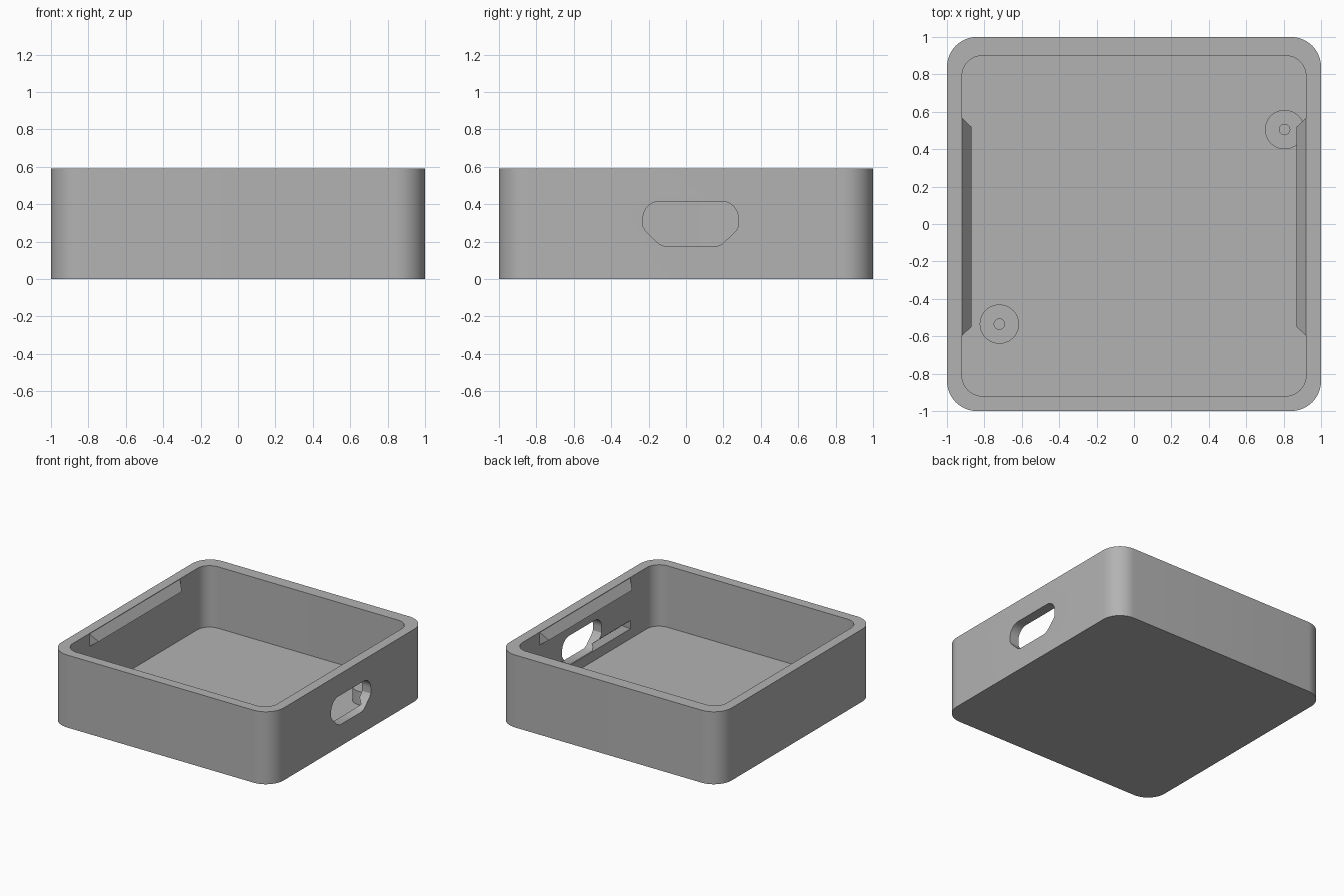
import bpy, bmesh, math
from mathutils import Vector

if "Cube" in bpy.data.objects:
    bpy.data.objects.remove(bpy.data.objects["Cube"])

grey = bpy.data.materials.new("plain_grey")
grey.diffuse_color = (0.45, 0.45, 0.45, 1)
grey.use_nodes = True
grey.node_tree.nodes["Principled BSDF"].inputs["Base Color"].default_value = grey.diffuse_color


def loft(name, rings):
    """Closed solid through matching rings of points."""
    bm = bmesh.new()
    loops = [[bm.verts.new(p) for p in ring] for ring in rings]
    n = len(loops[0])
    for a, b in zip(loops, loops[1:]):
        for i in range(n):
            j = (i + 1) % n
            bm.faces.new((a[i], a[j], b[j], b[i]))
    bm.faces.new(loops[0][::-1])
    bm.faces.new(loops[-1])
    bmesh.ops.recalc_face_normals(bm, faces=bm.faces)
    me = bpy.data.meshes.new(name)
    bm.to_mesh(me)
    bm.free()
    ob = bpy.data.objects.new(name, me)
    bpy.context.collection.objects.link(ob)
    me.materials.append(grey)
    return ob


def rounded_rect(x0, x1, y0, y1, r, seg=12):
    pts = []
    for k, (cx, cy) in enumerate([(x1 - r, y1 - r), (x0 + r, y1 - r),
                                  (x0 + r, y0 + r), (x1 - r, y0 + r)]):
        for i in range(seg + 1):
            a = math.pi / 2 * (k + i / seg)
            pts.append((cx + r * math.cos(a), cy + r * math.sin(a)))
    return pts


def prism(name, outline, z0, z1):
    return loft(name, [[(x, y, z) for x, y in outline] for z in (z0, z1)])


def circle(cx, cy, r, n=48):
    return [(cx + r * math.cos(math.tau * i / n), cy + r * math.sin(math.tau * i / n))
            for i in range(n)]


def mitred_wedge(name, x_wall, x_tip, z_low, z_mid, z_high, z_tip=0.0):
    """Long wedge along y with 45 degree ends, wide at the wall and narrow at the tip."""
    m = 0.05
    rings = []
    for y, s in ((-0.60, 1), (0.57, -1)):
        rings.append([(x_wall, y, z_low), (x_tip, y + s * m, z_mid), (x_wall, y, z_high)])
    return loft(name, rings)


def boolean(target, tool, op):
    mod = target.modifiers.new(tool.name, 'BOOLEAN')
    mod.operation, mod.object, mod.solver = op, tool, 'EXACT'
    bpy.context.view_layer.objects.active = target
    bpy.ops.object.modifier_apply(modifier=mod.name)
    bpy.data.objects.remove(tool, do_unlink=True)


def smooth(ob):
    bpy.ops.object.select_all(action='DESELECT')
    ob.select_set(True)
    bpy.context.view_layer.objects.active = ob
    bpy.ops.object.shade_smooth_by_angle(angle=math.radians(25))


H, FLOOR = 0.59, 0.09

# Open tray with rounded corners
tray = prism("tray", rounded_rect(-1, 1, -1, 1, 0.16), 0, H)
boolean(tray, prism("cavity", rounded_rect(-0.92, 0.92, -0.92, 0.90, 0.11), FLOOR, H + 0.2),
        'DIFFERENCE')

# Groove along the inside of the right wall
boolean(tray, mitred_wedge("groove", 0.919, 0.96, 0.17, 0.205, 0.24), 'DIFFERENCE')

# Port through the right wall: round upper corners, chamfered lower ones
yc, hw, zb, zt, r = 0.025, 0.255, 0.175, 0.415, 0.09
half = [(hw - 0.115, zb), (hw - 0.085, zb + 0.013), (hw - 0.015, zb + 0.08), (hw, zb + 0.105)]
half += [(hw - r + r * math.cos(math.pi / 2 * i / 10),
          zt - r + r * math.sin(math.pi / 2 * i / 10)) for i in range(11)]
port = half + [(-y, z) for y, z in reversed(half)]
boolean(tray, loft("port", [[(x, yc + y, z) for y, z in port] for x in (0.85, 1.1)]),
        'DIFFERENCE')
smooth(tray)

# Snap ridges under the rim of both side walls
for side, label in ((-1, "left"), (1, "right")):
    mitred_wedge(label + "_snap_ridge", side * 0.922, side * 0.87, 0.485, 0.518, H - 0.001)

# Screw posts with pilot holes
for label, x, y in (("back", 0.805, 0.505), ("front", -0.72, -0.535)):
    post = prism(label + "_screw_post", circle(x, y, 0.105), FLOOR - 0.01, 0.20)
    boolean(post, prism("pilot_hole", circle(x, y, 0.028, 24), FLOOR + 0.001, 0.3), 'DIFFERENCE')
    smooth(post)
